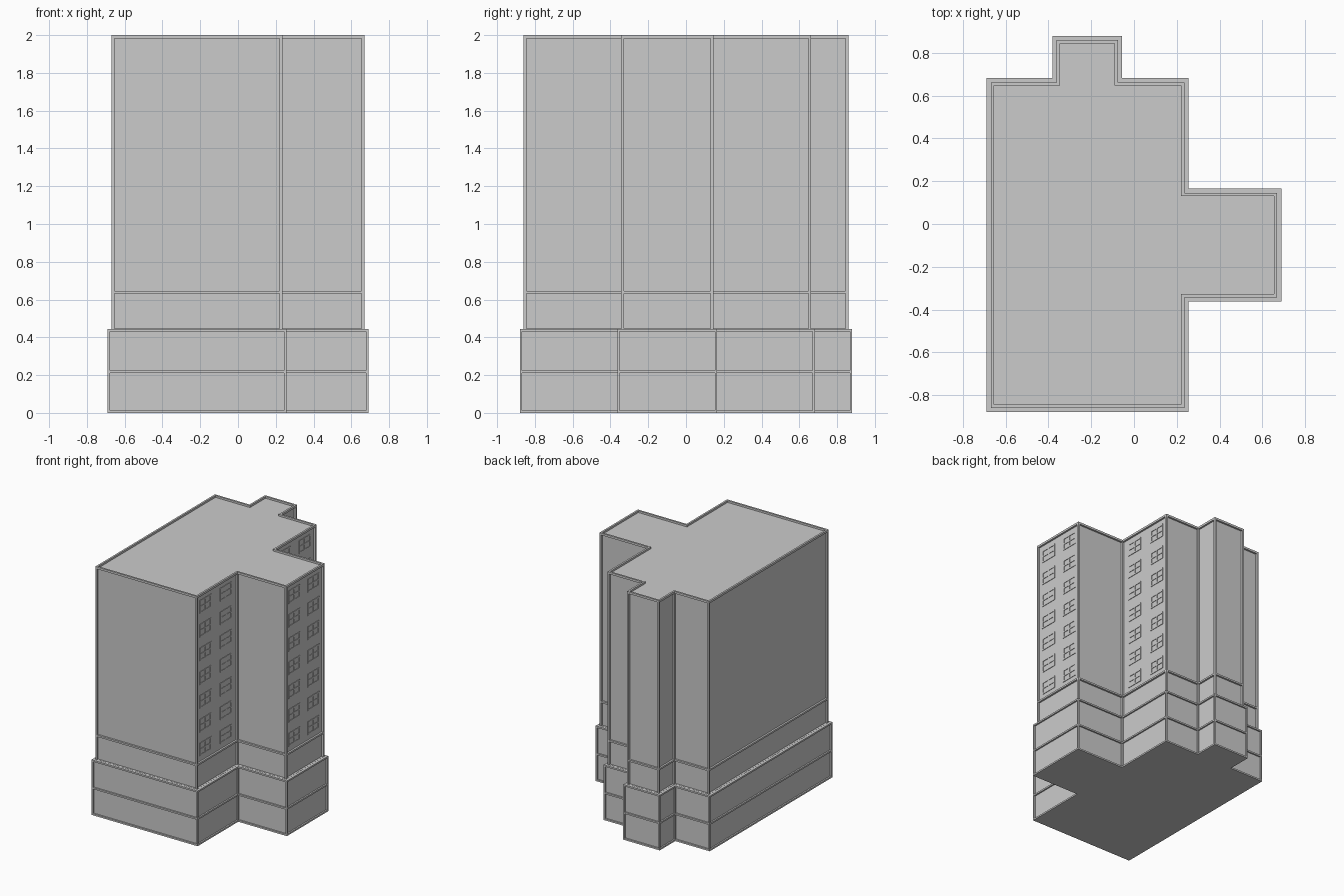
import bpy, bmesh
from mathutils import Vector

if "Cube" in bpy.data.objects:
    bpy.data.objects.remove(bpy.data.objects["Cube"])

# Plan outline, anticlockwise: main block, right wing, rear bay
PLAN = [(-.69, -.88), (.256, -.88), (.256, -.363), (.69, -.363), (.69, .165), (.256, .165),
        (.256, .683), (-.056, .683), (-.056, .88), (-.382, .88), (-.382, .683), (-.69, .683)]


def shrink(pts, d):
    """Offset a right-angled outline inwards by d."""
    out = []
    for i, p in enumerate(pts):
        p = Vector(p)
        a = (p - Vector(pts[i - 1])).normalized()
        b = (Vector(pts[(i + 1) % len(pts)]) - p).normalized()
        out.append((p.x - (a.y + b.y) * d, p.y + (a.x + b.x) * d))
    return out


def finish(bm, name):
    bmesh.ops.recalc_face_normals(bm, faces=bm.faces)
    me = bpy.data.meshes.new(name)
    bm.to_mesh(me)
    bm.free()
    ob = bpy.data.objects.new(name, me)
    bpy.context.collection.objects.link(ob)
    return ob


def add_box(bm, lo, hi):
    verts = bmesh.ops.create_cube(bm, size=1)['verts']
    for v in verts:
        v.co = Vector([(hi if c > 0 else lo)[k] for k, c in enumerate(v.co)])


def prism(name, pts, z0, z1):
    bm = bmesh.new()
    face = bm.faces.new([bm.verts.new((x, y, z0)) for x, y in pts])
    ext = bmesh.ops.extrude_face_region(bm, geom=[face], use_keep_orig=True)['geom']
    for v in ext:
        if isinstance(v, bmesh.types.BMVert):
            v.co.z = z1
    return finish(bm, name)


def frame(name, outer, inner, bands):
    """Horizontal bands round the outline, with square posts at each corner."""
    bm = bmesh.new()
    n = len(outer)
    for z0, z1 in bands:
        rings = [[bm.verts.new((x, y, z)) for x, y in pts]
                 for pts, z in ((outer, z0), (outer, z1), (inner, z1), (inner, z0))]
        for k in range(4):
            r, s = rings[k], rings[(k + 1) % 4]
            for i in range(n):
                j = (i + 1) % n
                bm.faces.new((r[i], r[j], s[j], s[i]))
    for (_, z0), (z1, _) in zip(bands, bands[1:]):
        for (ax, ay), (bx, by) in zip(outer, inner):
            add_box(bm, (min(ax, bx), min(ay, by), z0), (max(ax, bx), max(ay, by), z1))
    return finish(bm, name)


# Podium: two storeys
podium_in = shrink(PLAN, .012)
prism("podium_walls", podium_in, 0, .433)
frame("podium_frame", PLAN, podium_in, [(0, .013), (.211, .224), (.432, .445)])

# Tower: one plain storey and a tall upper section, roof sunk behind the rim
tower = shrink(PLAN, .02)
tower_in = shrink(tower, .015)
prism("podium_ledge", podium_in, .433, .445)
prism("tower_walls", tower_in, .445, 1.985)
frame("tower_frame", tower, tower_in, [(.445, .446), (.631, .645), (1.983, 2.0)])


def windows(name, x, y0, y1, floors=7, w=.145, h=.105, bar=.011, proud=.004):
    """Two columns of cross-barred window frames on a right-facing wall."""
    bm = bmesh.new()
    pitch = (1.985 - .645) / floors
    for f in range(floors):
        zc = .645 + (f + .5) * pitch
        for t in (.25, .75):
            yc = y0 + (y1 - y0) * t
            for k in (-1, 0, 1):
                y = yc + k * (w - bar) / 2
                z = zc + k * (h - bar) / 2
                add_box(bm, (x - .004, y - bar / 2, zc - h / 2), (x + proud, y + bar / 2, zc + h / 2))
                add_box(bm, (x - .004, yc - w / 2, z - bar / 2), (x + proud, yc + w / 2, z + bar / 2))
    return finish(bm, name)


# Windows on the three right-facing walls
for name, i in (("front_windows", 1), ("wing_windows", 3), ("rear_windows", 5)):
    windows(name, tower_in[i][0], tower[i][1], tower[i + 1][1])
